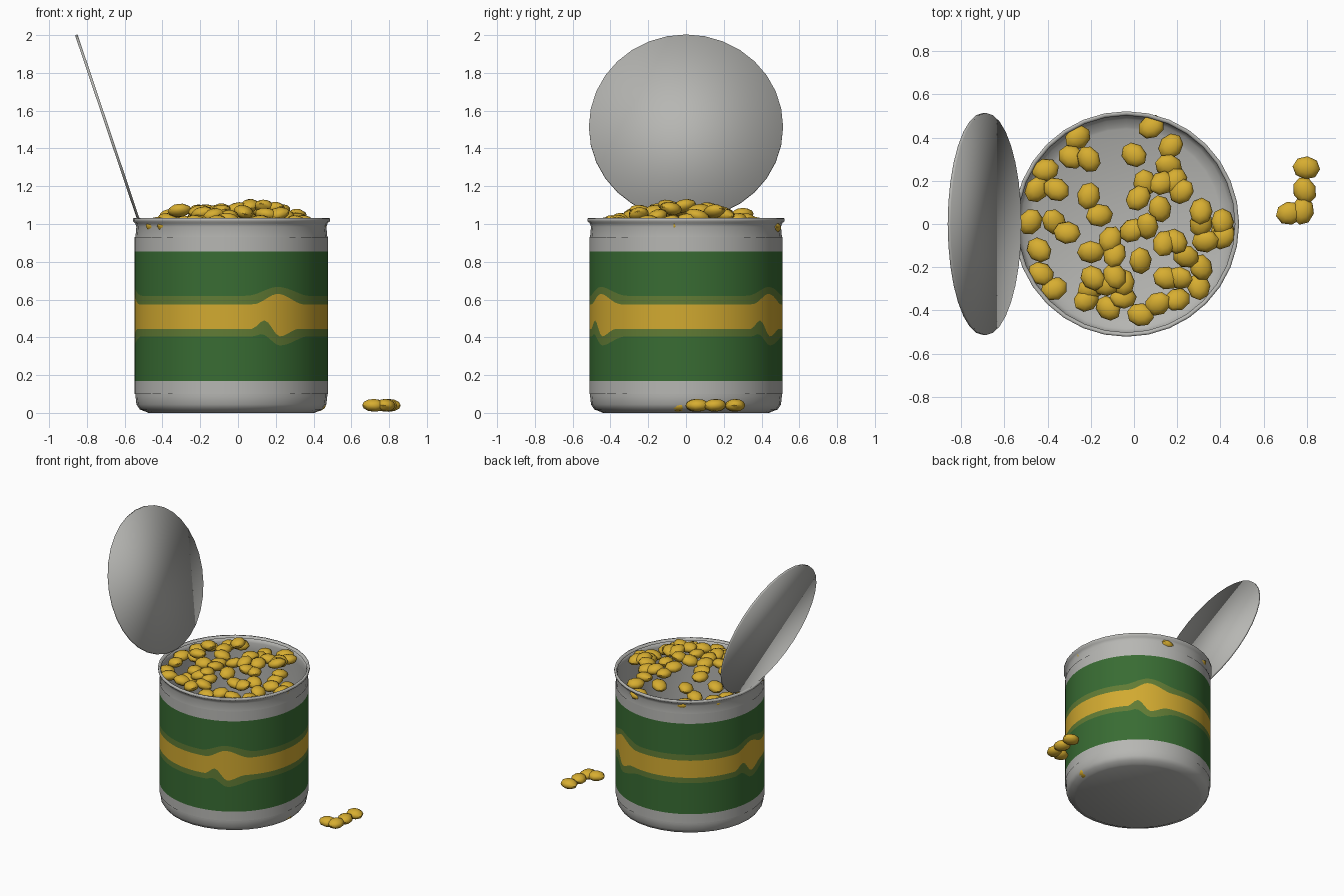
import bpy, bmesh, math, random
from mathutils import Matrix, Euler

if "Cube" in bpy.data.objects:
    bpy.data.objects.remove(bpy.data.objects["Cube"])

random.seed(4)
CX = -0.035  # can axis


def material(name, rgb):
    m = bpy.data.materials.new(name)
    m.diffuse_color = (*rgb, 1)
    m.use_nodes = True
    m.node_tree.nodes["Principled BSDF"].inputs["Base Color"].default_value = m.diffuse_color
    return m


METAL = material("tin_grey", (0.47, 0.47, 0.45))
GREEN = material("label_green", (0.04, 0.15, 0.033))
OLIVE = material("label_olive", (0.12, 0.20, 0.035))
GOLD = material("label_gold", (0.64, 0.40, 0.03))
BEAN = material("bean_yellow", (0.68, 0.42, 0.03))


def finish(bm, name, mats, fix_normals=True):
    if fix_normals:
        bmesh.ops.recalc_face_normals(bm, faces=bm.faces)
    for f in bm.faces:
        f.smooth = True
    me = bpy.data.meshes.new(name)
    bm.to_mesh(me)
    bm.free()
    for m in mats:
        me.materials.append(m)
    ob = bpy.data.objects.new(name, me)
    bpy.context.collection.objects.link(ob)
    return ob


def bridge(bm, a, b, index=0):
    n = len(a)
    for i in range(n):
        j = (i + 1) % n
        bm.faces.new((a[i], a[j], b[j], b[i])).material_index = index


# Open can: turned profile with rounded base and flared rim
profile = [(0.45, 0.005), (0.485, 0.018), (0.503, 0.045), (0.508, 0.09),
           (0.508, 0.93), (0.503, 0.985), (0.51, 1.005), (0.522, 1.015),
           (0.522, 1.03), (0.508, 1.032), (0.502, 1.015)]
bm = bmesh.new()
N = 32
rings = [[bm.verts.new((CX + r * math.sin(2 * math.pi * i / N),
                        -r * math.cos(2 * math.pi * i / N), z))
          for i in range(N)] for r, z in [(0.44, 0.0)] + profile]
for a, b in zip(rings, rings[1:]):
    bridge(bm, a, b)
bm.faces.new(rings[0][::-1])
finish(bm, "can", [METAL], False)


# Label sleeve: rows follow the wavy band, pattern repeats three times
def curve(points, deg):
    for (a0, z0), (a1, z1) in zip(points, points[1:]):
        if a0 <= deg <= a1:
            t = (deg - a0) / (a1 - a0)
            return z0 + (z1 - z0) * t * t * (3 - 2 * t)


def flat(z):
    return [(0, z), (120, z)]


rows = [flat(0.10), flat(0.17),
        [(0, .405), (13, .405), (18, .417), (30, .357), (52, .405), (120, .405)],
        [(0, .445), (12, .445), (20, .49), (30, .405), (44, .445), (120, .445)],
        [(0, .575), (13, .575), (28.5, .63), (48, .575), (120, .575)],
        [(0, .62), (9, .62), (28.5, .667), (53, .62), (120, .62)],
        flat(0.855), flat(0.93)]
row_material = [0, 1, 2, 3, 2, 1, 0]
bm = bmesh.new()
COLS = 144
rings = []
for pts in rows:
    ring = []
    for i in range(COLS):
        deg = 360 * i / COLS
        a = math.radians(deg)
        ring.append(bm.verts.new((CX + 0.512 * math.sin(a), -0.512 * math.cos(a),
                                  curve(pts, deg % 120))))
    rings.append(ring)
for a, b, index in zip(rings, rings[1:], row_material):
    bridge(bm, a, b, index)
finish(bm, "label", [METAL, GREEN, OLIVE, GOLD], False)

# Lid: thin disc tipped back on the left
bm = bmesh.new()
bmesh.ops.create_cone(bm, cap_ends=True, segments=N, radius1=0.514, radius2=0.514,
                      depth=0.014,
                      matrix=Matrix.Translation((-0.692, 0, 1.514))
                      @ Matrix.Rotation(math.radians(-108.6), 4, 'Y'))
finish(bm, "lid", [METAL])


def add_bean(bm, x, y, z, tilt):
    rot = Euler((random.uniform(-tilt, tilt), random.uniform(-tilt, tilt),
                 random.uniform(0, math.pi))).to_matrix().to_4x4()
    bmesh.ops.create_uvsphere(bm, u_segments=8, v_segments=6, radius=1,
                              matrix=Matrix.Translation((x, y, z)) @ rot
                              @ Matrix.Diagonal((0.064, 0.054, 0.034, 1)))


# Beans heaped in the can: lower towards the wall
heap = [(.08, .45), (0, .32), (.17, .36), (.16, .27), (-.26, .40), (-.29, .31),
        (-.21, .30), (-.41, .25), (-.45, .16), (-.36, .16), (-.21, .13),
        (-.16, .04), (.05, .19), (.13, .19), (.02, .12), (.12, .07), (.22, .15),
        (-.48, .01), (-.37, .01), (-.31, -.04), (-.44, -.12), (-.43, -.23),
        (-.37, -.30), (-.20, -.13), (-.11, -.07), (-.09, -.14), (-.01, -.03),
        (.06, -.01), (.03, -.17), (.31, .06), (.31, 0), (.41, .01), (.41, -.06),
        (.33, -.08), (.14, -.09), (.19, -.08), (.24, -.15), (.31, -.20),
        (.30, -.29), (.15, -.25), (.21, -.25), (.20, -.35), (.11, -.37),
        (.03, -.42), (-.05, -.34), (-.12, -.39), (-.22, -.35), (-.19, -.25),
        (-.13, -.28), (-.09, -.24), (-.05, -.27), (-.20, -.30), (.19, .20)]
bm = bmesh.new()
for x, y in heap:
    r = math.hypot(x - CX, y)
    z = 1.09 - 0.105 * (r / 0.46) ** 2
    add_bean(bm, x, y, z + random.uniform(-0.02, 0.025) * (r < 0.38), 0.25)
finish(bm, "bean_heap", [BEAN])

# Beans spilled on the ground
bm = bmesh.new()
for x, y in [(.798, .26), (.79, .155), (.78, .06), (.72, .05), (.408, -.04)]:
    add_bean(bm, x, y, 0.04, 0.05)
finish(bm, "spilled_beans", [BEAN])

# Keep some facets on the low-poly beans
for ob in bpy.data.objects:
    ob.select_set("bean" in ob.name)
bpy.context.view_layer.objects.active = bpy.data.objects["bean_heap"]
bpy.ops.object.shade_smooth_by_angle(angle=math.radians(45))
